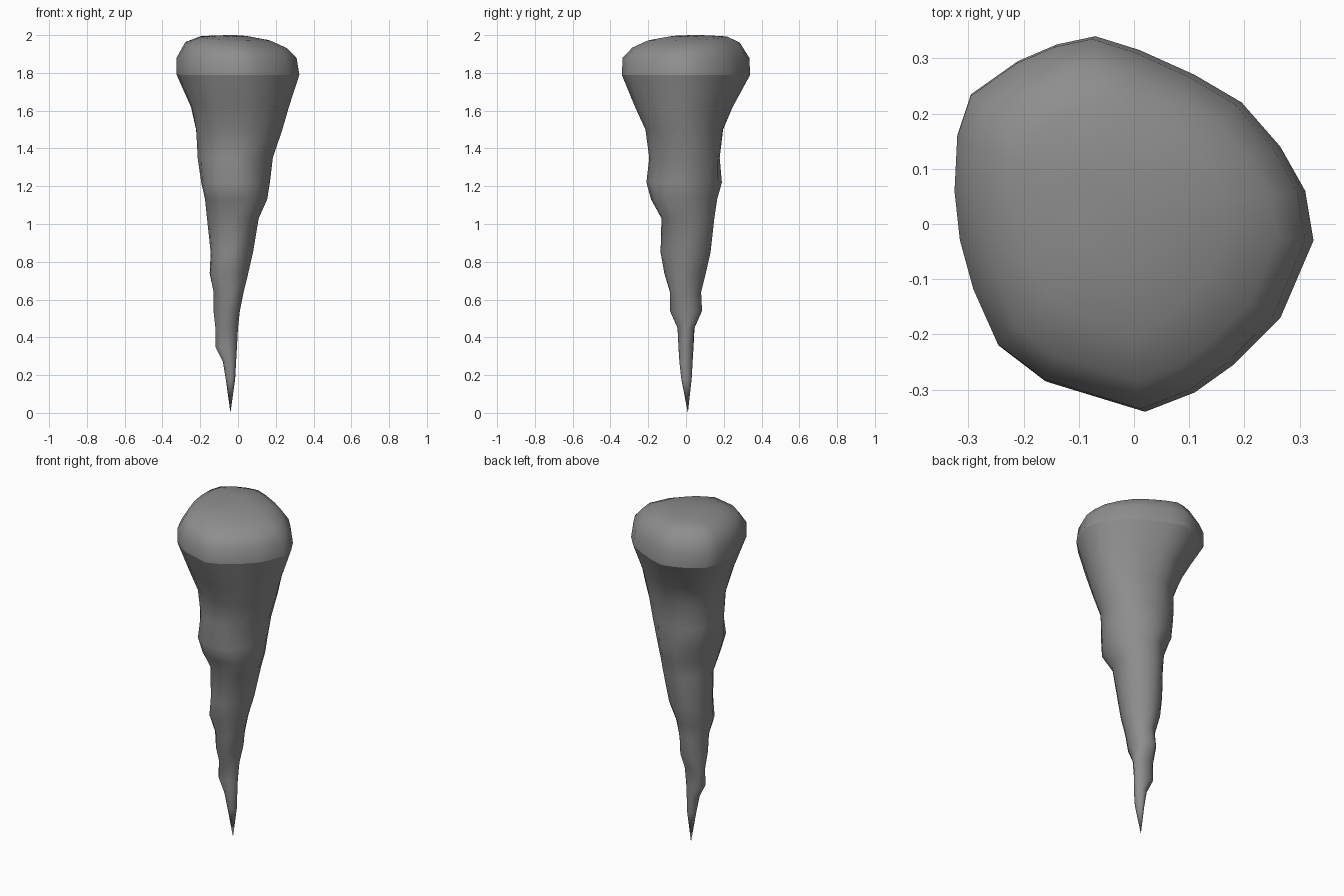
import bpy
import bmesh
import math

default_cube = bpy.data.objects.get("Cube")
if default_cube:
    bpy.data.objects.remove(default_cube, do_unlink=True)

# Irregular outline of the widest section, counter-clockwise
OUTLINE = [(.325, -.03), (.31, .06), (.265, .14), (.195, .22), (.11, .27),
           (.01, .315), (-.07, .34), (-.14, .325), (-.21, .295), (-.295, .235),
           (-.32, .16), (-.325, .06), (-.315, -.03), (-.29, -.12), (-.245, -.22),
           (-.16, -.285), (.02, -.34), (.11, -.305), (.18, -.255), (.265, -.17)]
HALF_X, HALF_Y = .325, .34
RIM = 1.79

# Sections: height, x range, y range
SECTIONS = [
    (.18, -.065, -.015, -.025, .03),
    (.27, -.08, -.01, -.035, .035),
    (.35, -.12, -.005, -.04, .04),
    (.45, -.12, 0, -.045, .045),
    (.54, -.13, .01, -.085, .085),
    (.64, -.13, .03, -.085, .08),
    (.74, -.15, .055, -.115, .105),
    (.85, -.145, .08, -.135, .13),
    (1.03, -.165, .11, -.13, .15),
    (1.13, -.175, .155, -.185, .165),
    (1.22, -.195, .17, -.21, .19),
    (1.35, -.215, .185, -.195, .18),
    (1.5, -.225, .235, -.215, .2),
    (1.62, -.25, .27, -.27, .25),
    (RIM, -.325, .325, -.34, .34),
    (1.88, -.325, .31, -.335, .335),
    (1.945, -.28, .26, -.285, .285),
    (1.98, -.2, .17, -.2, .22),
    (1.995, -.1, .06, -.09, .12),
]


def section_point(point, section):
    """Place one outline point on a section, rounder and lumpier lower down."""
    z, left, right, front, back = section
    u, v = point[0] / HALF_X, point[1] / HALF_Y
    angle = math.atan2(v, u)
    roundness = min(1, max(0, (RIM - z) * 2))
    u += (math.cos(angle) - u) * roundness
    v += (math.sin(angle) - v) * roundness
    lump = 1 + .08 * roundness * math.sin(2 * angle) ** 2 * math.sin(z * 14 + angle)
    x = (left + right) / 2 + u * lump * (right - left) / 2
    y = (front + back) / 2 + v * lump * (back - front) / 2
    # The crown leans a little to one side
    if z > 1.9:
        z = min(1.999, z - .05 * x + .04 * y)
    return x, y, z


def bridge(bm, lower, upper):
    count = len(lower)
    for i in range(count):
        j = (i + 1) % count
        bm.faces.new((lower[i], lower[j], upper[j], upper[i]))


def fan(bm, ring, apex):
    for i, vert in enumerate(ring):
        bm.faces.new((vert, ring[(i + 1) % len(ring)], apex))


# Rock spike: sections joined from the tip to the domed crown
bm = bmesh.new()
rings = [[bm.verts.new(section_point(p, s)) for p in OUTLINE] for s in SECTIONS]
for lower, upper in zip(rings, rings[1:]):
    bridge(bm, lower, upper)
fan(bm, rings[0], bm.verts.new((-.04, .01, 0)))
fan(bm, rings[-1], bm.verts.new((-.02, .04, 2)))
bmesh.ops.recalc_face_normals(bm, faces=bm.faces)
mesh = bpy.data.meshes.new("rock_spike")
bm.to_mesh(mesh)
bm.free()

# Grey stone
stone = bpy.data.materials.new("grey_stone")
stone.use_nodes = True
grey = (.27, .27, .27, 1)
stone.diffuse_color = grey
stone.node_tree.nodes["Principled BSDF"].inputs["Base Color"].default_value = grey
mesh.materials.append(stone)

spike = bpy.data.objects.new("rock_spike", mesh)
bpy.context.collection.objects.link(spike)
bpy.ops.object.select_all(action="DESELECT")
spike.select_set(True)
bpy.context.view_layer.objects.active = spike
bpy.ops.object.shade_smooth_by_angle(angle=math.radians(60))

# Crisp crease around the rim
for edge in mesh.edges:
    if all(abs(mesh.vertices[i].co.z - RIM) < .001 for i in edge.vertices):
        edge.use_edge_sharp = True
